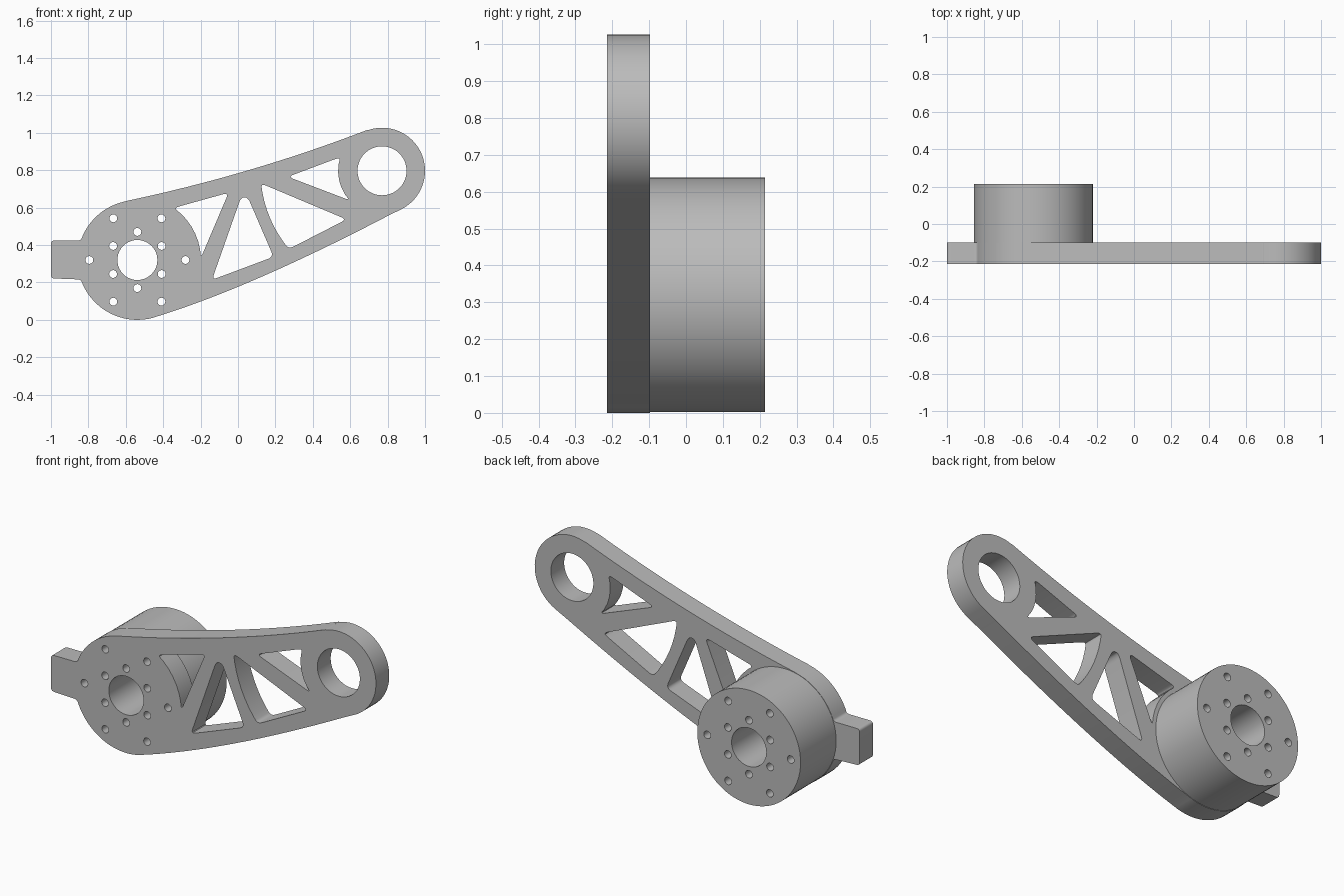
import bpy, bmesh
from math import cos, sin, radians
from mathutils import Vector, Matrix

if "Cube" in bpy.data.objects:
    bpy.data.objects.remove(bpy.data.objects["Cube"])

grey = bpy.data.materials.new("machined grey")
grey.use_nodes = True
colour = (0.5, 0.5, 0.5, 1)
grey.diffuse_color = colour
grey.node_tree.nodes["Principled BSDF"].inputs["Base Color"].default_value = colour

HUB, EYE = Vector((-0.538, 0.32)), Vector((0.77, 0.797))
HUB_R, EYE_R = 0.32, 0.23


def arc(centre, r, start, end, n):
    angles = [radians(start + (end - start) * i / n) for i in range(n + 1)]
    return [centre + r * Vector((cos(a), sin(a))) for a in angles]


def circle(centre, r, n):
    return arc(centre, r, 0, 360, n)[:-1]


def bend(a, b, c, n):
    """Quadratic curve from a to c, pulled towards b."""
    a, b, c = Vector(a), Vector(b), Vector(c)
    return [a * (1 - t) ** 2 + b * 2 * t * (1 - t) + c * t * t
            for t in (i / n for i in range(n + 1))]


def rounded(points, r):
    """Round the sharp corners of a closed outline."""
    points = [Vector(p) for p in points]
    out = []
    for i, p in enumerate(points):
        back, ahead = points[i - 1] - p, points[(i + 1) % len(points)] - p
        if (-back).angle(ahead) < radians(25):
            out.append(p)
            continue
        a = p + back.normalized() * min(r, back.length * 0.45)
        b = p + ahead.normalized() * min(r, ahead.length * 0.45)
        out += bend(a, p, b, 5)
    return out


def slab(name, loops, y0, y1):
    """Extrude an outline with holes along y."""
    curve = bpy.data.curves.new(name, "CURVE")
    curve.dimensions, curve.fill_mode = "2D", "BOTH"
    curve.extrude = (y1 - y0) / 2
    for loop in loops:
        spline = curve.splines.new("POLY")
        spline.points.add(len(loop) - 1)
        for point, p in zip(spline.points, loop):
            point.co = (p.x, p.y, 0, 1)
        spline.use_cyclic_u = True
    helper = bpy.data.objects.new(name + " outline", curve)
    bpy.context.collection.objects.link(helper)
    bpy.context.view_layer.update()
    graph = bpy.context.evaluated_depsgraph_get()
    mesh = bpy.data.meshes.new_from_object(helper.evaluated_get(graph))
    bpy.data.objects.remove(helper)
    mesh.transform(Matrix.Translation((0, (y0 + y1) / 2, 0)) @ Matrix.Rotation(radians(90), 4, "X"))
    bm = bmesh.new()
    bm.from_mesh(mesh)
    bmesh.ops.remove_doubles(bm, verts=bm.verts, dist=0.0002)
    bmesh.ops.recalc_face_normals(bm, faces=bm.faces)
    bm.to_mesh(mesh)
    bm.free()
    mesh.materials.clear()
    mesh.materials.append(grey)
    obj = bpy.data.objects.new(name, mesh)
    bpy.context.collection.objects.link(obj)
    bpy.ops.object.select_all(action="DESELECT")
    obj.select_set(True)
    bpy.context.view_layer.objects.active = obj
    bpy.ops.object.shade_smooth_by_angle(angle=radians(30))


# Bore and two rings of six bolt holes shared by plate and drum
hub_holes = [circle(HUB, 0.107, 40)]
for ring_r, turn in ((0.257, 0), (0.15, 30)):
    hub_holes += [circle(c, 0.021, 16) for c in circle(Vector((0, 0)), ring_r, 6)
                  for c in [HUB + Matrix.Rotation(radians(turn), 2) @ c]]

# Outer edge of the arm: eye, top edge, hub, tab, bottom edge
outline = arc(EYE, EYE_R, -63, 110, 32)
outline += bend((0.69, 1.015), (0.073, 0.777), (-0.60, 0.635), 20)
outline += arc(HUB, HUB_R, 103, 161, 12)
outline += [Vector((-1, 0.424)), Vector((-1, 0.222))]
outline += arc(HUB, HUB_R, 199, 286, 18)
outline += bend((-0.446, 0.014), (0.078, 0.174), (0.872, 0.593), 20)[:-1]

# Truss windows between hub and eye
windows = [
    arc(HUB, 0.34, 55, 2, 7) + [(-0.05, 0.68)],
    [(-0.139, 0.214), (0.19, 0.337), (0.053, 0.655), (0.016, 0.655)],
    arc(EYE, 0.65, 186, 220, 8) + [(0.58, 0.537)],
    arc(EYE, 0.235, 162, 222, 6) + [(0.267, 0.765)],
]

slab("arm_plate",
     [rounded(outline, 0.018), circle(EYE, 0.131, 48)] + hub_holes
     + [rounded(w, 0.03) for w in windows], -0.215, -0.098)
slab("drum", [circle(HUB, 0.318, 72)] + hub_holes, -0.098, 0.215)
